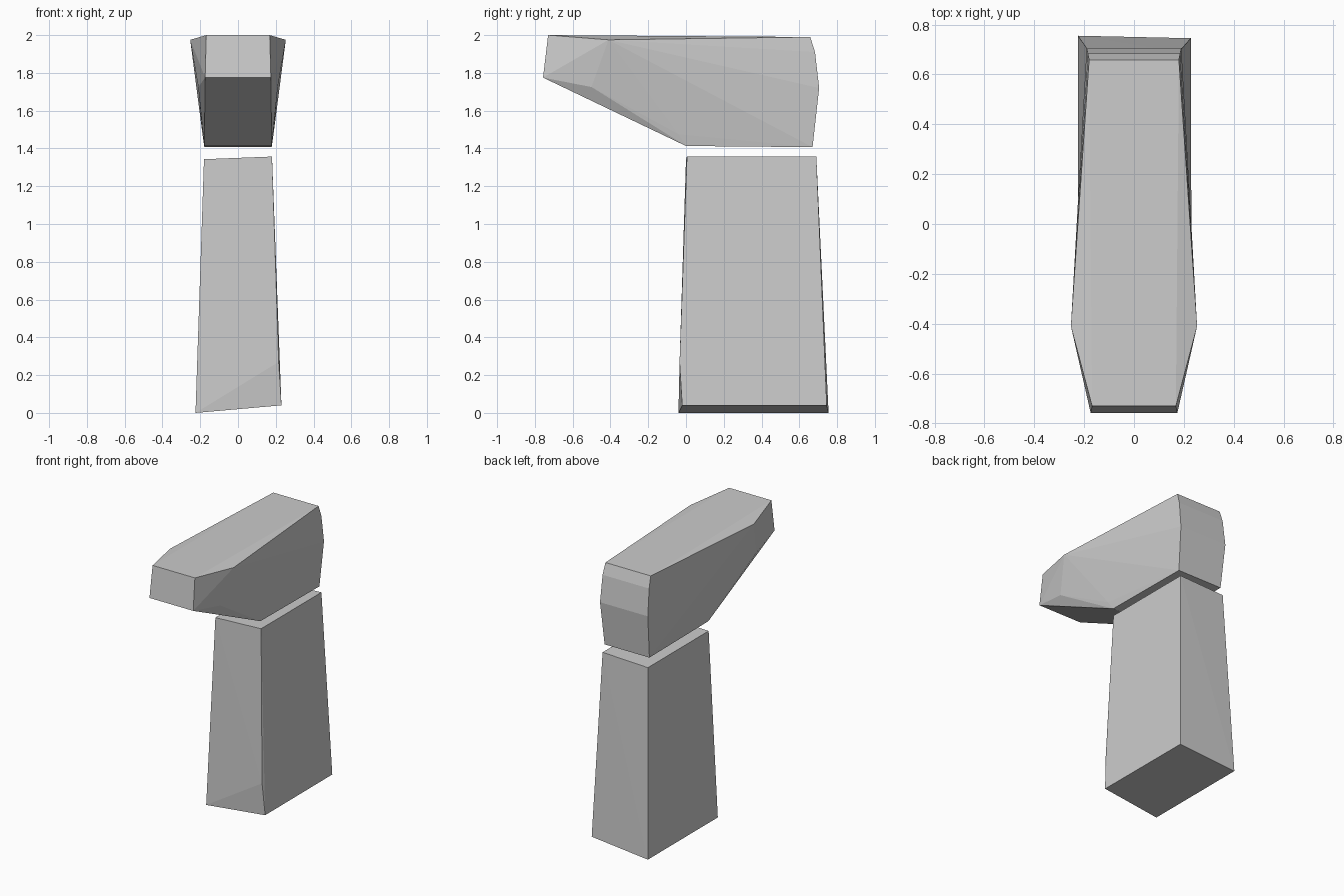
import bpy, bmesh

if "Cube" in bpy.data.objects:
    bpy.data.objects.remove(bpy.data.objects["Cube"])


def hull(name, points):
    """Flat-faced convex block through the given corner points."""
    bm = bmesh.new()
    for p in points:
        bm.verts.new(p)
    res = bmesh.ops.convex_hull(bm, input=bm.verts[:])
    loose = {g for g in res["geom_interior"] + res["geom_unused"]
             if isinstance(g, bmesh.types.BMVert) and not g.link_faces}
    bmesh.ops.delete(bm, geom=list(loose), context='VERTS')
    bmesh.ops.recalc_face_normals(bm, faces=bm.faces[:])
    mesh = bpy.data.meshes.new(name)
    bm.to_mesh(mesh)
    bm.free()
    obj = bpy.data.objects.new(name, mesh)
    bpy.context.collection.objects.link(obj)
    return obj


# Upright pillar: tapered block with a slanted foot
hull("pillar", [
    (-0.225, -0.04, 0.0), (-0.225, 0.755, 0.0),
    (0.23, -0.02, 0.04), (0.228, 0.745, 0.04), (0.215, -0.034, 0.27),
    (-0.18, 0.0, 1.343), (-0.18, 0.69, 1.343),
    (0.18, 0.005, 1.357), (0.18, 0.69, 1.357),
])

# Overhanging cap stone: half-width, y, z for each mirrored pair of corners
cap_pairs = [
    (0.168, -0.73, 2.0), (0.174, -0.757, 1.775),     # nose
    (0.253, -0.41, 1.975), (0.21, -0.50, 1.725),     # widest shoulder
    (0.188, -0.04, 1.475), (0.178, 0.0, 1.413),      # underside front
    (0.178, 0.67, 1.407), (0.19, 0.705, 1.72),       # back
    (0.185, 0.683, 1.91), (0.18, 0.658, 1.99),       # back top
]
hull("cap_stone", [(s * x, y, z) for x, y, z in cap_pairs for s in (-1, 1)])
